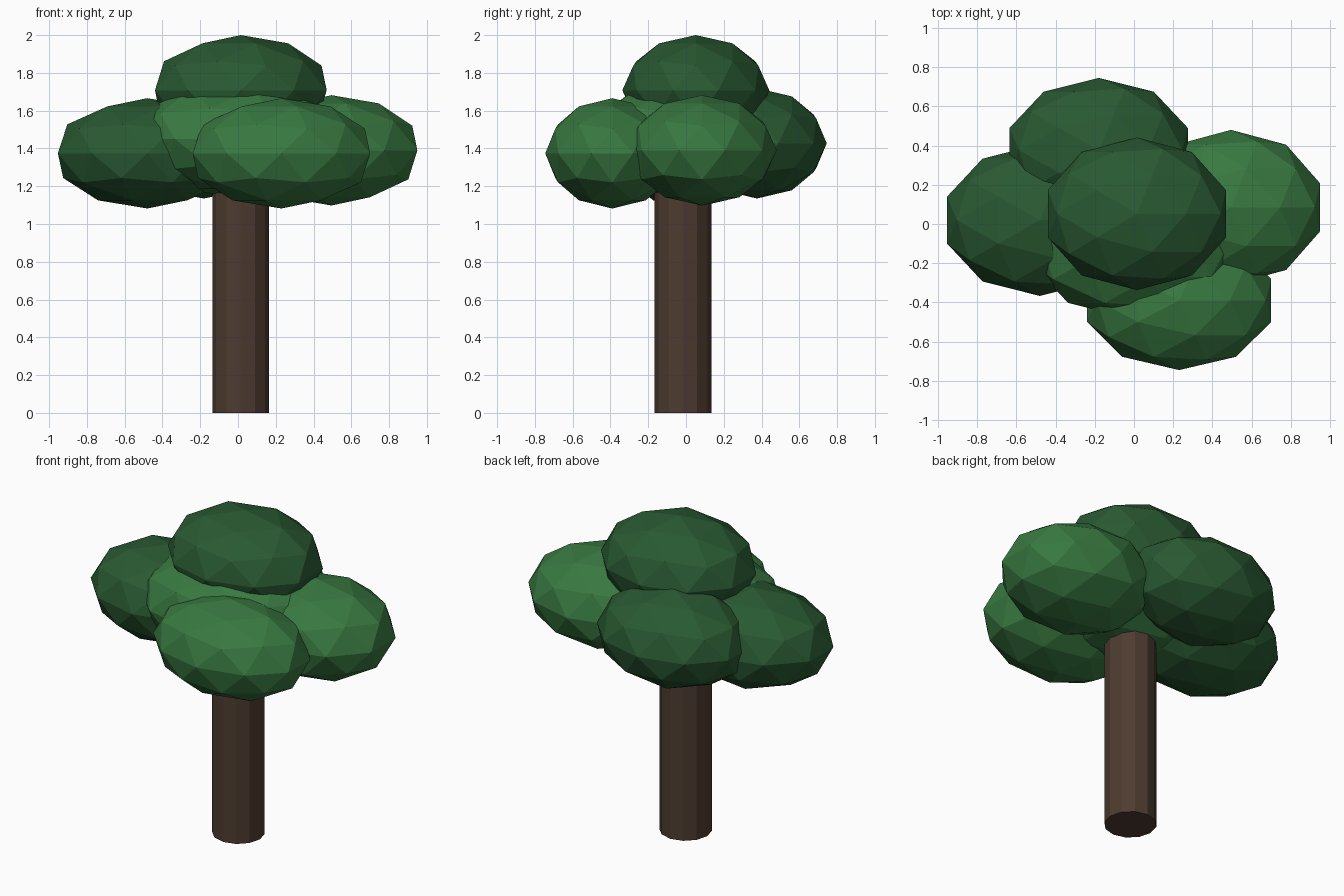
import bpy

if "Cube" in bpy.data.objects:
    bpy.data.objects.remove(bpy.data.objects["Cube"])


def material(name, rgb):
    m = bpy.data.materials.new(name)
    m.diffuse_color = (*rgb, 1)
    m.use_nodes = True
    m.node_tree.nodes["Principled BSDF"].inputs["Base Color"].default_value = m.diffuse_color
    return m


bark = material("bark", (0.075, 0.045, 0.03))
dark = material("dark_leaves", (0.022, 0.10, 0.032))
light = material("light_leaves", (0.04, 0.19, 0.052))

# Trunk: twelve-sided post running up into the crown
HEIGHT = 1.27
bpy.ops.mesh.primitive_cylinder_add(vertices=12, radius=0.15, depth=HEIGHT,
                                    location=(0.014, -0.016, HEIGHT / 2))
trunk = bpy.context.object
trunk.name = "trunk"
trunk.data.materials.append(bark)

# Crown: squashed low-poly balls (name, centre, radii, leaf colour)
clumps = [
    ("leaves_centre", (0.0, -0.055, 1.45), (0.57, 0.43, 0.31), light),
    ("leaves_left", (-0.48, 0.02, 1.374), (0.498, 0.387, 0.292), dark),
    ("leaves_right", (0.495, 0.085, 1.39), (0.478, 0.395, 0.292), light),
    ("leaves_back", (-0.18, 0.376, 1.427), (0.478, 0.369, 0.292), dark),
    ("leaves_front", (0.23, -0.39, 1.374), (0.494, 0.355, 0.292), light),
    ("leaves_top", (0.015, 0.052, 1.708), (0.478, 0.389, 0.292), dark),
]
for name, centre, radii, leaf in clumps:
    bpy.ops.mesh.primitive_ico_sphere_add(subdivisions=2, radius=1, location=centre)
    clump = bpy.context.object
    clump.name = name
    clump.scale = radii
    bpy.ops.object.transform_apply(location=False, rotation=False, scale=True)
    clump.data.materials.append(leaf)
